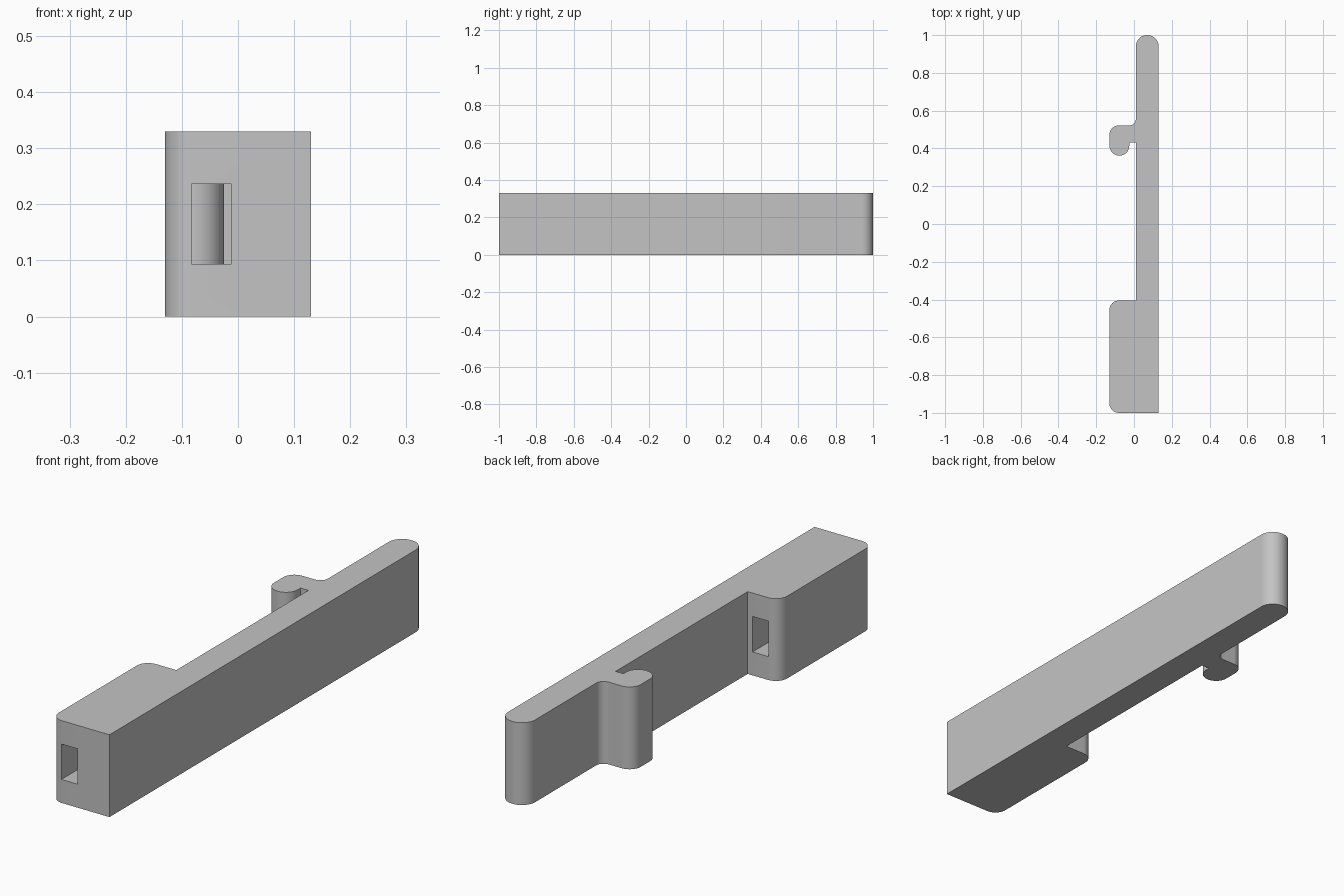
import bpy, bmesh, math
from mathutils import Vector

cube = bpy.data.objects.get("Cube")
if cube:
    bpy.data.objects.remove(cube, do_unlink=True)

HEIGHT = 0.33

grey = bpy.data.materials.new("plain_grey")
grey.use_nodes = True
colour = (0.55, 0.55, 0.55, 1)
grey.diffuse_color = colour
grey.node_tree.nodes["Principled BSDF"].inputs["Base Color"].default_value = colour


def rounded(corners, steps=12):
    """Outline from (x, y, radius) corners, each filleted with an arc."""
    outline = []
    for i, (x, y, r) in enumerate(corners):
        p = Vector((x, y))
        if r == 0:
            outline.append(p)
            continue
        a = (Vector(corners[i - 1][:2]) - p).normalized()
        b = (Vector(corners[(i + 1) % len(corners)][:2]) - p).normalized()
        centre = p + (a + b) * r          # all corners are right angles
        for s in range(steps + 1):
            t = s / steps * math.pi / 2
            outline.append(centre - b * r * math.cos(t) - a * r * math.sin(t))
    return outline


def extrude(name, outline, z0, z1):
    bm = bmesh.new()
    face = bm.faces.new([bm.verts.new((p.x, p.y, z0)) for p in outline])
    top = bmesh.ops.extrude_face_region(bm, geom=[face])["geom"]
    bmesh.ops.translate(bm, vec=(0, 0, z1 - z0),
                        verts=[v for v in top if isinstance(v, bmesh.types.BMVert)])
    bmesh.ops.recalc_face_normals(bm, faces=bm.faces)
    mesh = bpy.data.meshes.new(name)
    bm.to_mesh(mesh)
    bm.free()
    mesh.materials.append(grey)
    obj = bpy.data.objects.new(name, mesh)
    bpy.context.collection.objects.link(obj)
    return obj


# Clip body: end block, long arm with round tip, and side hook
body = extrude("clip_body", rounded([
    (0.13, -1, 0), (0.13, 1, 0.059), (0.01, 1, 0.059),
    (0.01, 0.522, 0.034), (-0.13, 0.522, 0.05),
    (-0.13, 0.362, 0.052), (-0.025, 0.362, 0.052),
    (-0.025, 0.432, 0), (0.01, 0.432, 0),
    (0.01, -0.405, 0), (-0.13, -0.405, 0.05), (-0.13, -1, 0.05),
]), 0, HEIGHT)

# Rectangular slot running through the end block
cutter = extrude("slot_cutter", rounded([
    (-0.083, -1.1, 0), (-0.012, -1.1, 0), (-0.012, -0.3, 0), (-0.083, -0.3, 0),
]), 0.094, 0.236)
cutter.hide_render = True

slot = body.modifiers.new("slot", "BOOLEAN")
slot.operation = "DIFFERENCE"
slot.solver = "EXACT"
slot.object = cutter
bpy.context.view_layer.objects.active = body
body.select_set(True)
cutter.select_set(False)
bpy.ops.object.modifier_apply(modifier=slot.name)
bpy.data.objects.remove(cutter, do_unlink=True)

bpy.ops.object.shade_smooth_by_angle(angle=math.radians(30))
